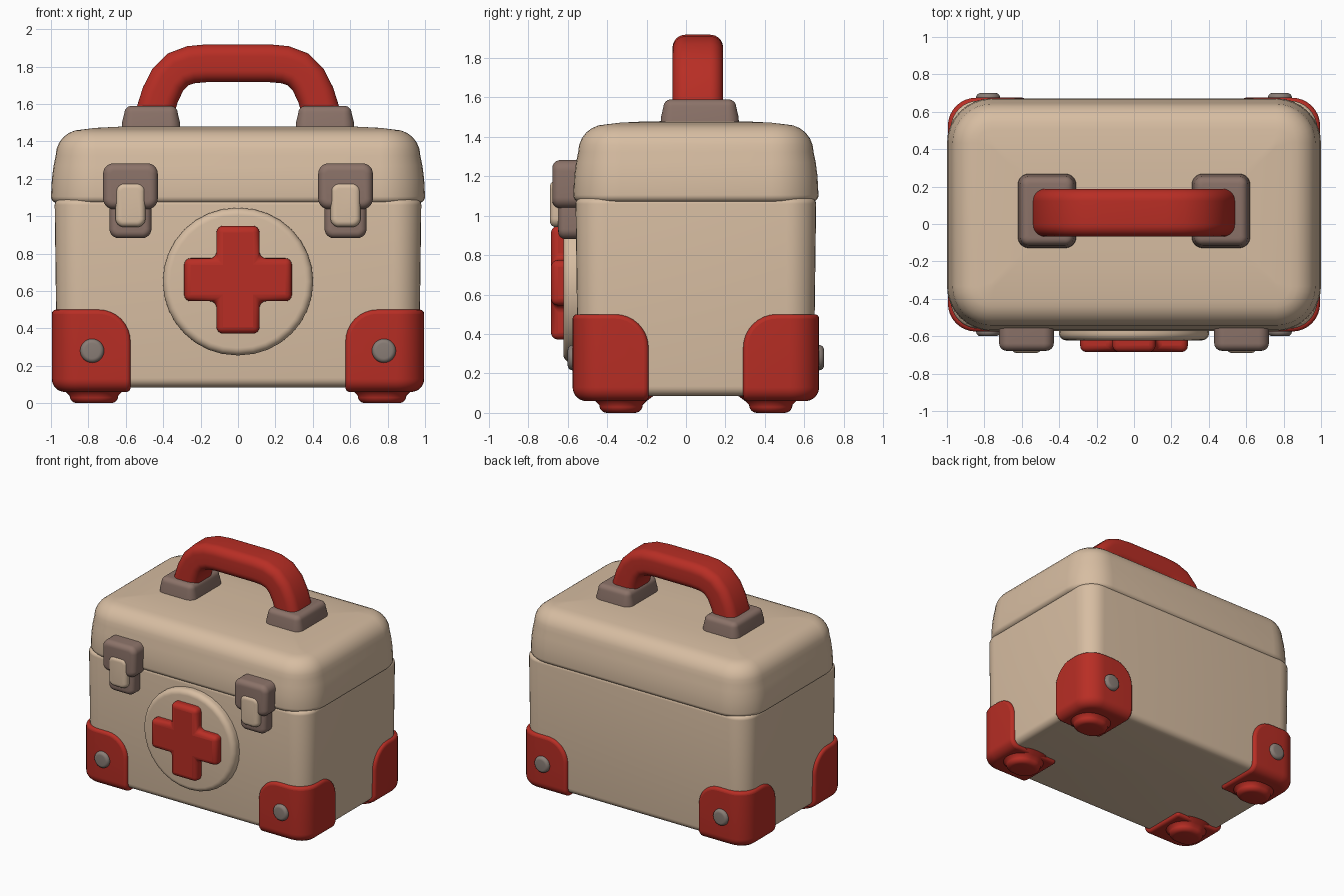
import bpy, bmesh
from math import sin, cos, pi, radians
from mathutils import Matrix, Vector

if "Cube" in bpy.data.objects:
    bpy.data.objects.remove(bpy.data.objects["Cube"])


def material(name, rgb):
    m = bpy.data.materials.new(name)
    m.use_nodes = True
    m.diffuse_color = (*rgb, 1)
    bsdf = next(n for n in m.node_tree.nodes if n.type == 'BSDF_PRINCIPLED')
    bsdf.inputs["Base Color"].default_value = (*rgb, 1)
    bsdf.inputs["Roughness"].default_value = 0.6
    return m


CREAM = material("cream", (0.68, 0.51, 0.36))
RED = material("red", (0.48, 0.027, 0.018))
TAUPE = material("taupe", (0.26, 0.17, 0.14))
GREY = material("rivet grey", (0.25, 0.205, 0.18))
MID_Y = 0.05


def finish(name, bm, mat, bevel=0):
    bmesh.ops.recalc_face_normals(bm, faces=bm.faces)
    me = bpy.data.meshes.new(name)
    bm.to_mesh(me)
    bm.free()
    me.materials.append(mat)
    ob = bpy.data.objects.new(name, me)
    bpy.context.collection.objects.link(ob)
    bpy.ops.object.select_all(action='DESELECT')
    ob.select_set(True)
    bpy.context.view_layer.objects.active = ob
    bpy.ops.object.shade_smooth_by_angle(angle=radians(45))
    if bevel:
        mod = ob.modifiers.new("soft edges", 'BEVEL')
        mod.width, mod.segments, mod.limit_method = bevel, 4, 'ANGLE'
        mod.angle_limit = radians(40)
        bpy.ops.object.modifier_apply(modifier=mod.name)
        bpy.ops.object.shade_smooth_by_angle(angle=radians(45))
    return ob


def rounded_rect(hx, hy, r, steps=8):
    r = min(r, hx, hy)
    pts = []
    for q, (sx, sy) in enumerate(((1, 1), (-1, 1), (-1, -1), (1, -1))):
        for k in range(steps + 1):
            a = (q + k / steps) * pi / 2
            pts.append((sx * (hx - r) + r * cos(a), sy * (hy - r) + r * sin(a)))
    return pts


def loft(name, rings, mat, matrix=Matrix(), bevel=0):
    bm = bmesh.new()
    loops = [[bm.verts.new(matrix @ Vector(p)) for p in ring] for ring in rings]
    for a, b in zip(loops, loops[1:]):
        for i in range(len(a)):
            j = (i + 1) % len(a)
            bm.faces.new((a[i], a[j], b[j], b[i]))
    bm.faces.new(loops[0][::-1])
    bm.faces.new(loops[-1])
    bmesh.ops.remove_doubles(bm, verts=bm.verts, dist=1e-5)
    return finish(name, bm, mat, bevel)


def stack(name, hx, hy, r, levels, mat, matrix=Matrix()):
    """Rounded rectangles stacked along z; each level is (height, inset)."""
    rings = [[(x, y, z) for x, y in
              rounded_rect(hx - i, hy - i, max(r - i, 0.02))] for z, i in levels]
    return loft(name, rings, mat, matrix)


def round_over(z, e, inset=0, steps=6):
    """Levels of a quarter-round top edge ending at height z."""
    return [(z - e + e * sin(k / steps * pi / 2),
             inset + e * (1 - cos(k / steps * pi / 2))) for k in range(steps + 1)]


def round_under(z, e, inset=0):
    return [(2 * z - h, i) for h, i in round_over(z, e, inset)][::-1]


def facing(x, y, z, back=False):
    """Turns a stack so that it grows out of the front or back wall."""
    return Matrix.Translation((x, y, z)) @ Matrix.Rotation(-pi / 2 if back else pi / 2, 4, 'X')


def pad(name, x, y, z, hx, hz, r, depth, edge, mat, back=False):
    return stack(name, hx, hz, r, [(0, 0)] + round_over(depth, edge), mat, facing(x, y, z, back))


# Case body and crowned lid
centre = Matrix.Translation((0, MID_Y, 0))
stack("case_body", 0.98, 0.61, 0.15,
      round_under(0.085, 0.05, 0.012) + round_over(1.09, 0.03), CREAM, centre)
stack("lid", 1.0, 0.622, 0.24,
      round_under(1.07, 0.035) + [(1.2, 0.005), (1.27, 0.014)]
      + round_over(1.463, 0.14, 0.025) + [(1.472, 0.24), (1.478, 0.36), (1.48, 0.5)],
      CREAM, centre)

# Handle: rounded rectangle swept along an arch
half = [(0.45, 1.5), (0.44, 1.57), (0.415, 1.65), (0.375, 1.73),
        (0.32, 1.785), (0.25, 1.81), (0.17, 1.817)]
path = [Vector((-x, 0, z)) for x, z in half] + [Vector((x, 0, z)) for x, z in half[::-1]]
rings = []
for i, p in enumerate(path):
    t = (path[min(i + 1, len(path) - 1)] - path[max(i - 1, 0)]).normalized()
    n = Vector((-t.z, 0, t.x))
    rings.append([p + n * u + Vector((0, 0.06 + v, 0))
                  for u, v in rounded_rect(0.101, 0.128, 0.065)])
loft("handle", rings, RED)

# Mirrored fittings on lid and front wall
for side, s in (("left", 1), ("right", -1)):
    stack("handle_mount_" + side, 0.158, 0.2, 0.06,
          [(1.42, 0), (1.5, 0.003)] + round_over(1.59, 0.04, 0.015), TAUPE,
          Matrix.Translation((s * 0.465, 0.07, 0)))
    x = s * 0.575
    pad("latch_lower_" + side, x, -0.5, 1.0, 0.112, 0.118, 0.05, 0.148, 0.035, TAUPE)
    pad("latch_upper_" + side, x, -0.5, 1.16, 0.146, 0.122, 0.055, 0.178, 0.04, TAUPE)
    pad("latch_tongue_" + side, x, -0.5, 1.06, 0.08, 0.118, 0.045, 0.19, 0.03, CREAM)

# Round badge with raised cross
pad("badge_disc", 0, -0.5, 0.65, 0.402, 0.394, 0.402, 0.122, 0.04, CREAM)
w, l = 0.115, 0.288
cross = [(w, w), (w, l), (-w, l), (-w, w), (-l, w), (-l, -w),
         (-w, -w), (-w, -l), (w, -l), (w, -w), (l, -w), (l, w)]
loft("badge_cross", [[(x, y, z) for x, y in cross] for z in (0, 0.105)], RED,
     facing(0, -0.58, 0.66), bevel=0.035)


def bevel_edges(bm, test, width):
    edges = [e for e in bm.edges if test(*(v.co for v in e.verts))]
    bmesh.ops.bevel(bm, geom=edges, offset=width, segments=8, profile=0.5,
                    affect='EDGES', clamp_overlap=True)


def corner_guard(name, sx, sy):
    lo, hi = Vector((0.575, 0.24, 0.06)), Vector((0.995, 0.625, 0.5))
    bm = bmesh.new()
    bmesh.ops.create_cube(bm, size=1)
    for v in bm.verts:
        v.co = Vector([hi[i] if v.co[i] > 0 else lo[i] for i in range(3)])

    def on(a, b, **at):
        return all(abs(getattr(p, k) - c) < 1e-4 for p in (a, b) for k, c in at.items())

    # Big curves on the inner top edges, softer on the outer wall corner
    bevel_edges(bm, lambda a, b: on(a, b, x=lo.x, z=hi.z) or on(a, b, y=lo.y, z=hi.z), 0.17)
    bevel_edges(bm, lambda a, b: on(a, b, x=hi.x, y=hi.y), 0.15)
    bevel_edges(bm, lambda a, b: on(a, b, z=lo.z) and
                (min(a.x, b.x) > lo.x + 0.1 or min(a.y, b.y) > lo.y + 0.1), 0.07)
    for v in bm.verts:
        v.co = Vector((sx * v.co.x, MID_Y + sy * v.co.y, v.co.z))
    finish(name, bm, RED, bevel=0.022)


# Corner guards, feet and rivets on all four corners
for side, sx in (("left", 1), ("right", -1)):
    for end, sy in (("front", -1), ("back", 1)):
        tag = end + "_" + side
        corner_guard("corner_guard_" + tag, sx, sy)
        stack("foot_" + tag, 0.19, 0.17, 0.17,
              round_under(0, 0.04, 0.06) + [(0.06, 0.04), (0.09, 0)], RED,
              Matrix.Translation((sx * 0.77, MID_Y + sy * 0.38, 0)))
        pad("rivet_" + tag, sx * 0.78, MID_Y + sy * 0.6, 0.28,
            0.064, 0.064, 0.064, 0.05, 0.024, GREY, back=sy > 0)
